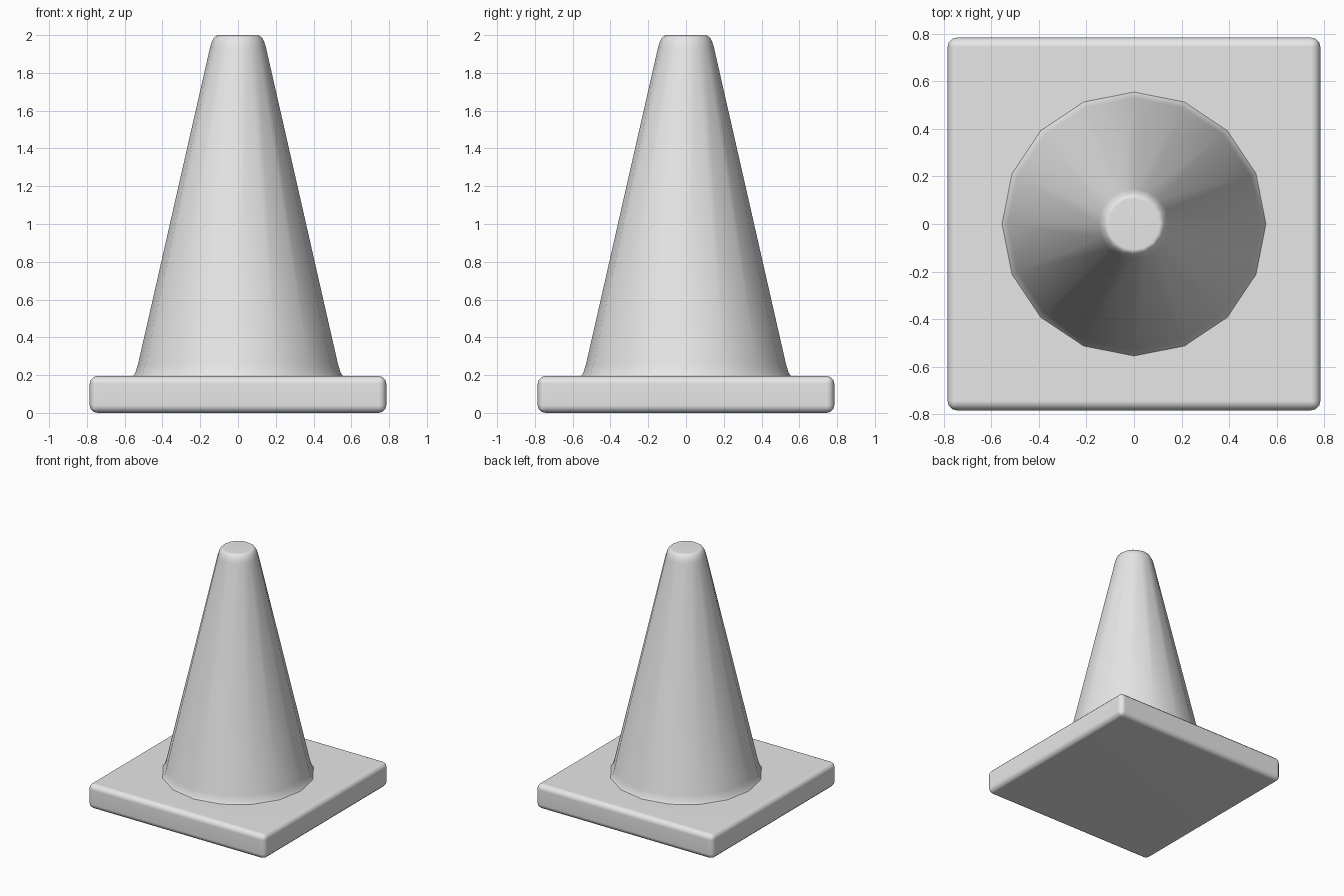
import bpy, bmesh
from math import cos, sin, pi, radians

cube = bpy.data.objects.get("Cube")
if cube:
    bpy.data.objects.remove(cube, do_unlink=True)

# Single plain grey
grey = bpy.data.materials.new("light grey")
grey.use_nodes = True
colour = (0.8, 0.8, 0.8, 1)
grey.diffuse_color = colour
grey.node_tree.nodes["Principled BSDF"].inputs["Base Color"].default_value = colour


def finish(bm, name):
    bmesh.ops.recalc_face_normals(bm, faces=bm.faces)
    mesh = bpy.data.meshes.new(name)
    bm.to_mesh(mesh)
    bm.free()
    mesh.materials.append(grey)
    obj = bpy.data.objects.new(name, mesh)
    bpy.context.collection.objects.link(obj)
    bpy.ops.object.select_all(action='DESELECT')
    obj.select_set(True)
    bpy.context.view_layer.objects.active = obj
    return obj


# Square base slab with rounded edges
HALF, LOW, HIGH = 0.785, 0.0, 0.195
bm = bmesh.new()
bmesh.ops.create_cube(bm, size=1)
for v in bm.verts:
    v.co.x *= 2 * HALF
    v.co.y *= 2 * HALF
    v.co.z = HIGH if v.co.z > 0 else LOW
base = finish(bm, "base")
bevel = base.modifiers.new("rounded edges", 'BEVEL')
bevel.width = 0.04
bevel.segments = 3
bpy.ops.object.shade_smooth()
base.modifiers.new("flat sides", 'WEIGHTED_NORMAL')

# Tapered body: flared foot, straight side, rounded rim, flat closed top
SIDES = 16
profile = [(0.557, 0.193), (0.544, 0.212), (0.53, 0.255), (0.148, 1.935),
           (0.139, 1.963), (0.126, 1.988), (0.108, 2.0)]
bm = bmesh.new()
rings = [[bm.verts.new((r * cos(2 * pi * i / SIDES), r * sin(2 * pi * i / SIDES), z))
          for i in range(SIDES)] for r, z in profile]
for lower, upper in zip(rings, rings[1:]):
    for i in range(SIDES):
        j = (i + 1) % SIDES
        bm.faces.new((lower[i], lower[j], upper[j], upper[i]))
bm.faces.new(rings[-1])
body = finish(bm, "cone_body")
bpy.ops.object.shade_smooth_by_angle(angle=radians(50))
body.modifiers.new("flat top", 'WEIGHTED_NORMAL')
